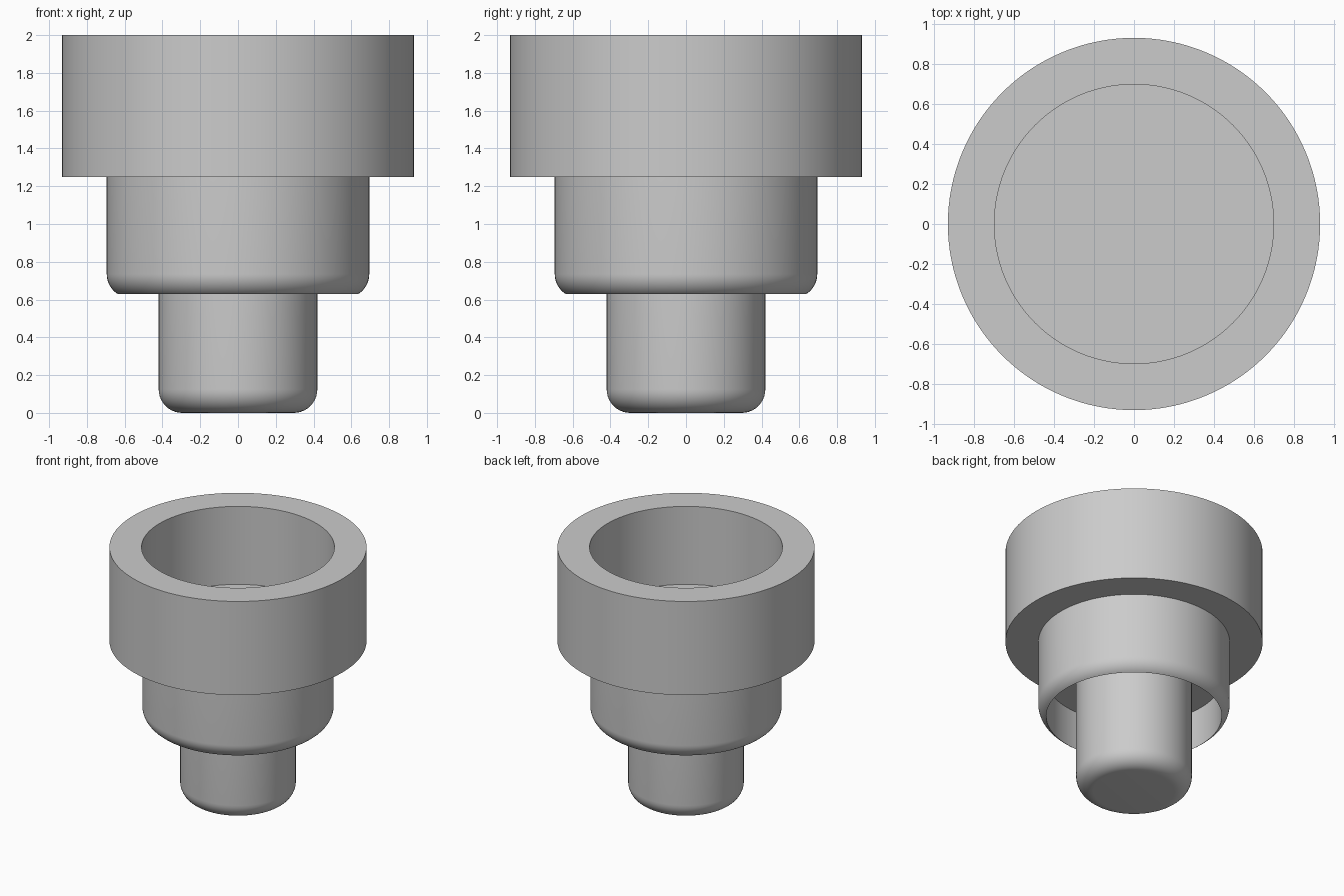
import bpy, bmesh, math

if "Cube" in bpy.data.objects:
    bpy.data.objects.remove(bpy.data.objects["Cube"], do_unlink=True)

SEGMENTS = 128

grey = bpy.data.materials.new("plain grey")
grey.use_nodes = True
colour = (0.6, 0.6, 0.6, 1)
grey.diffuse_color = colour
grey.node_tree.nodes["Principled BSDF"].inputs["Base Color"].default_value = colour


def fillet(radius, top, size, sweep):
    """Points of a rounded lower edge, from the vertical wall inwards."""
    return [(radius - size * (1 - math.cos(a)), top - size * math.sin(a))
            for a in (math.radians(sweep) * i / 10 for i in range(11))]


def lathe(name, profile):
    """Spin a (radius, height) profile about the z axis."""
    bm = bmesh.new()
    verts = [bm.verts.new((r, 0, z)) for r, z in profile]
    edges = [bm.edges.new(pair) for pair in zip(verts, verts[1:])]
    bmesh.ops.spin(bm, geom=verts + edges, cent=(0, 0, 0), axis=(0, 0, 1),
                   angle=math.tau, steps=SEGMENTS, use_merge=True)
    bmesh.ops.remove_doubles(bm, verts=bm.verts, dist=1e-5)
    bmesh.ops.recalc_face_normals(bm, faces=bm.faces)
    mesh = bpy.data.meshes.new(name)
    bm.to_mesh(mesh)
    bm.free()
    mesh.materials.append(grey)
    obj = bpy.data.objects.new(name, mesh)
    bpy.context.collection.objects.link(obj)
    bpy.ops.object.select_all(action="DESELECT")
    obj.select_set(True)
    bpy.context.view_layer.objects.active = obj
    bpy.ops.object.shade_smooth_by_angle(angle=math.radians(30))


# Wide upper cup with a flat-floored recess
lathe("upper_cup", [(0, 1.25), (0.933, 1.25), (0.933, 2), (0.7, 2), (0.7, 1.375), (0, 1.375)])

# Middle sleeve, rounded at its lower edge and hollow underneath
lathe("middle_sleeve", [(0, 1.25), (0.695, 1.25)] + fillet(0.695, 0.735, 0.125, 57.6)
      + [(0.637, 0.94), (0, 0.94)])

# Solid lower stem with a rounded foot
lathe("lower_stem", [(0, 0.94), (0.42, 0.94)] + fillet(0.42, 0.125, 0.125, 90) + [(0, 0)])
